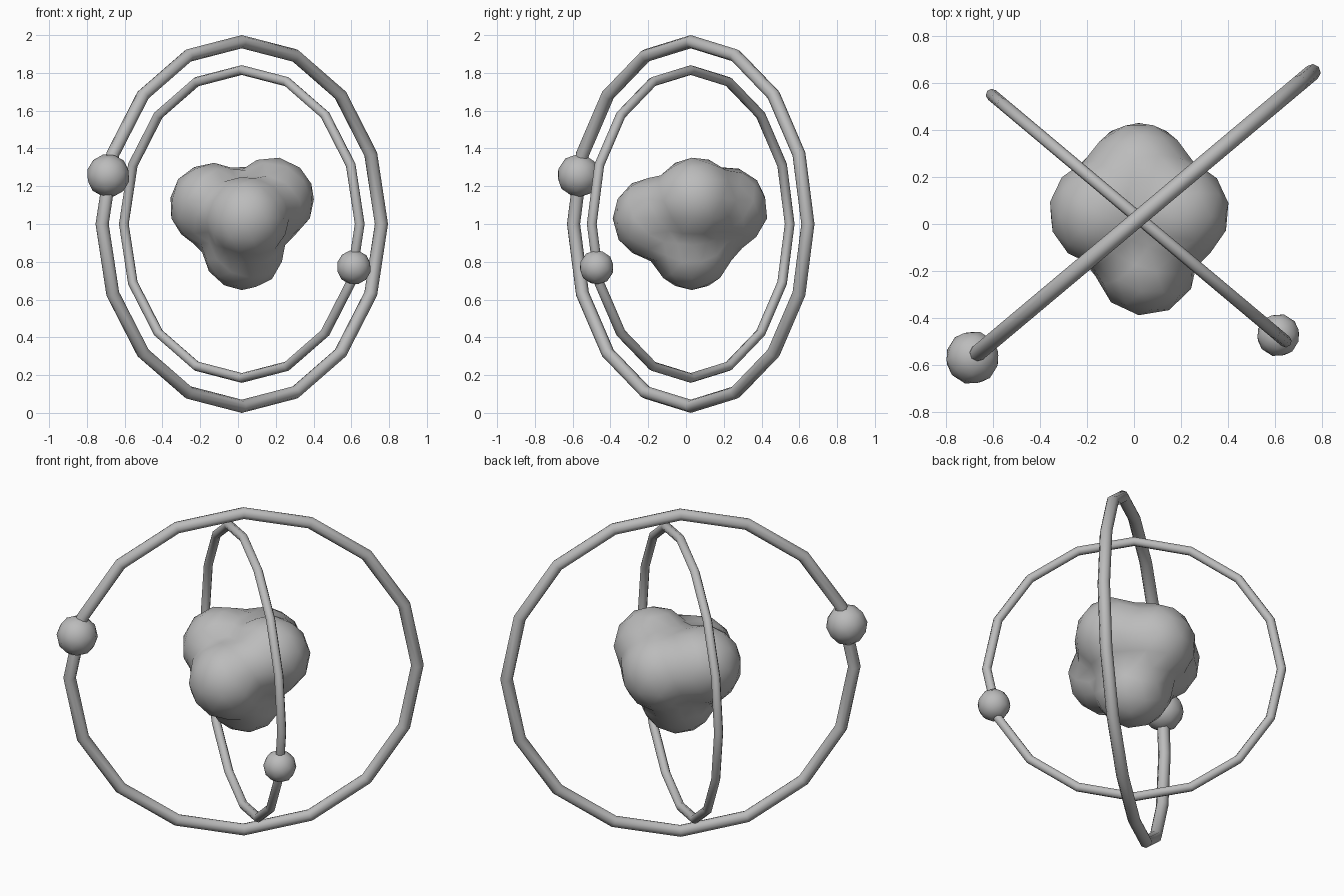
import bpy
import bmesh
import math
from mathutils import Vector, Matrix

old = bpy.data.objects.get("Cube")
if old:
    bpy.data.objects.remove(old, do_unlink=True)

# One grey material for everything
grey = bpy.data.materials.new("plain grey")
grey.use_nodes = True
colour = (0.5, 0.5, 0.5, 1)
grey.diffuse_color = colour
grey.node_tree.nodes["Principled BSDF"].inputs["Base Color"].default_value = colour

CENTRE = Vector((0.02, 0.025, 1.0))


def finish(obj, name):
    obj.name = name
    obj.data.name = name
    obj.data.materials.append(grey)
    obj.data.polygons.foreach_set("use_smooth", [True] * len(obj.data.polygons))
    return obj


def ring(name, radius, tube, turn):
    """Upright sixteen-sided hoop, turned about the vertical axis."""
    bpy.ops.mesh.primitive_torus_add(
        major_segments=16, minor_segments=8, major_radius=radius,
        minor_radius=tube, location=CENTRE,
        rotation=(math.pi / 2, 0, math.radians(turn)))
    return finish(bpy.context.object, name)


def ball(name, radius, ring_radius, turn, lift):
    """Small ball riding on a hoop at an angle above its horizontal."""
    a, t = math.radians(lift), math.radians(turn)
    along = ring_radius * math.cos(a)
    place = CENTRE + Vector((along * math.cos(t), along * math.sin(t),
                             ring_radius * math.sin(a)))
    bpy.ops.mesh.primitive_ico_sphere_add(
        subdivisions=2, radius=radius, location=place,
        rotation=(0.3, 0.2, 0.4))
    return finish(bpy.context.object, name)


ring("outer_ring", 0.965, 0.035, 40)
ring("inner_ring", 0.815, 0.026, -40)
ball("outer_ball", 0.115, 0.958, 220, 15.5)
ball("inner_ball", 0.092, 0.808, -40, -16.5)

# Lumpy core: a shell pushed out to the softened union of five round lobes
core_centre = Vector((0.02, 0.03, 1.03))
LOBES = [
    ((-0.14, 0.05, 1.10), 0.225),   # right-hand lobe
    ((0.18, 0.05, 1.13), 0.225),    # left-hand lobe
    ((0.03, 0.03, 0.87), 0.22),     # bottom lobe
    ((0.05, -0.17, 1.03), 0.22),    # front lobe
    ((0.02, 0.21, 1.08), 0.225),    # back lobe
]


def reach(direction):
    total = 0
    for place, radius in LOBES:
        c = Vector(place) - core_centre
        b = direction.dot(c)
        total += (b + math.sqrt(b * b - c.length_squared + radius ** 2)) ** 24
    return total ** (1 / 24)


bm = bmesh.new()
bmesh.ops.create_icosphere(bm, subdivisions=3, radius=1)
for v in bm.verts:
    d = v.co.normalized()
    v.co = d * reach(d)
mesh = bpy.data.meshes.new("core")
bm.to_mesh(mesh)
bm.free()
core = bpy.data.objects.new("core", mesh)
core.location = core_centre
bpy.context.collection.objects.link(core)
finish(core, "core")
